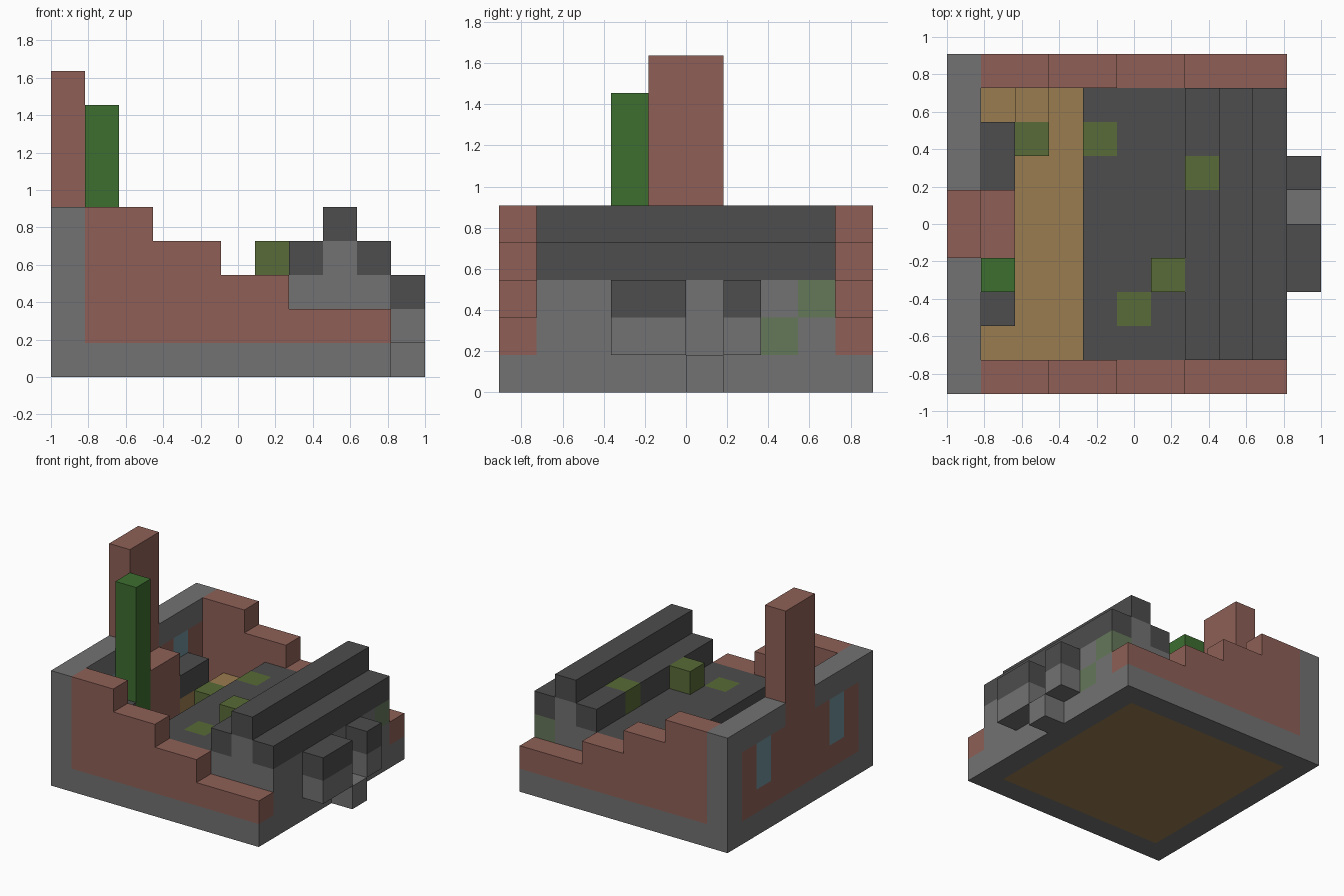
import bpy, bmesh
from mathutils import Vector

cube = bpy.data.objects.get("Cube")
if cube:
    bpy.data.objects.remove(cube, do_unlink=True)

UNIT = 2 / 11
ORIGIN = Vector((-1, -5 * UNIT, 0))


def material(name, rgb):
    linear = [(c / 255 / 12.92 if c < 11 else ((c / 255 + 0.055) / 1.055) ** 2.4) for c in rgb]
    mat = bpy.data.materials.new(name)
    mat.use_nodes = True
    mat.diffuse_color = (*linear, 1)
    bsdf = next(n for n in mat.node_tree.nodes if n.type == "BSDF_PRINCIPLED")
    bsdf.inputs["Base Color"].default_value = (*linear, 1)
    bsdf.inputs["Roughness"].default_value = 0.9
    return mat


STONE = material("grey stone", (114, 114, 114))
BRICK = material("red brick", (142, 96, 86))
SLATE = material("dark slate", (77, 77, 77))
WOOD = material("tan wood", (154, 124, 80))
MOSS = material("olive moss", (88, 107, 55))
MOSSY = material("mossy stone", (101, 120, 90))
LEAF = material("leaf green", (61, 110, 48))
GLASS = material("blue glass", (110, 143, 152))

cells = {}   # block position -> part name
looks = {}   # part name -> material


def fill(part, mat, xs, ys, zs):
    """Fill a range of blocks; both ends are included, later fills win."""
    looks[part] = mat
    for i in range(xs[0], xs[1] + 1):
        for j in range(ys[0], ys[1] + 1):
            for k in range(zs[0], zs[1] + 1):
                cells[i, j, k] = part


# Foundation and floor
fill("foundation", STONE, (0, 9), (0, 9), (0, 0))
fill("floor", WOOD, (1, 8), (1, 8), (0, 0))

# Tall end wall with brick panel, windows and chimney
fill("end_wall_frame", STONE, (0, 0), (0, 9), (1, 4))
fill("end_wall_panel", BRICK, (0, 0), (1, 8), (1, 3))
fill("chimney", BRICK, (0, 0), (4, 5), (1, 8))
fill("hearth", BRICK, (1, 1), (4, 5), (1, 3))
for j in (2, 7):
    fill("windows", GLASS, (0, 0), (j, j), (2, 3))

# Crumbling side walls, stepping down
for name, j in (("front_wall", 0), ("back_wall", 9)):
    for first, last, top in ((1, 2, 4), (3, 4, 3), (5, 6, 2), (7, 9, 1)):
        fill(name, BRICK, (first, last), (j, j), (1, top))

# Benches and climbing plant beside the hearth
for j0, j1 in ((2, 2), (6, 7)):
    fill("bench_base", WOOD, (1, 1), (j0, j1), (1, 1))
    fill("bench_top", SLATE, (1, 1), (j0, j1), (2, 2))
fill("climbing_plant", LEAF, (1, 1), (3, 3), (1, 7))

# Fallen roof slab and loose plank block
fill("roof_slab", SLATE, (4, 6), (1, 8), (1, 2))
fill("plank_block", WOOD, (2, 2), (8, 8), (1, 1))

# Gabled entrance block
fill("gable_wall", STONE, (7, 9), (1, 8), (1, 2))
fill("gable_roof", SLATE, (7, 9), (1, 8), (3, 3))
fill("gable_wall", STONE, (8, 8), (1, 8), (3, 3))
fill("gable_roof", SLATE, (8, 8), (1, 8), (4, 4))
fill("mossy_stones", MOSSY, (9, 9), (7, 7), (1, 1))
fill("mossy_stones", MOSSY, (9, 9), (8, 8), (2, 2))

# Porch posts and door step
for j0, j1 in ((3, 4), (6, 6)):
    fill("porch_base", STONE, (10, 10), (j0, j1), (1, 1))
    fill("porch_cap", SLATE, (10, 10), (j0, j1), (2, 2))
fill("door_step", STONE, (10, 10), (5, 5), (0, 0))

# Moss patches
for i, j, k in ((5, 2, 2), (4, 7, 2), (2, 7, 1), (6, 3, 3), (7, 6, 3)):
    fill("moss_patches", MOSS, (i, i), (j, j), (k, k))


# Outer skin of each part, with flat areas merged
def build(part):
    bm = bmesh.new()
    for cell, owner in cells.items():
        if owner != part:
            continue
        for axis in range(3):
            for side in (0, 1):
                near = list(cell)
                near[axis] += 2 * side - 1
                if tuple(near) in cells:
                    continue
                corners = []
                for u, v in ((0, 0), (1, 0), (1, 1), (0, 1)):
                    p = Vector(cell)
                    p[axis] += side
                    p[(axis + 1) % 3] += u
                    p[(axis + 2) % 3] += v
                    corners.append(bm.verts.new(ORIGIN + p * UNIT))
                bm.faces.new(corners if side else corners[::-1])
    bmesh.ops.remove_doubles(bm, verts=bm.verts, dist=0.001)
    bmesh.ops.dissolve_limit(bm, angle_limit=0.01, verts=bm.verts, edges=bm.edges)
    mesh = bpy.data.meshes.new(part)
    bm.to_mesh(mesh)
    bm.free()
    mesh.materials.append(looks[part])
    bpy.context.scene.collection.objects.link(bpy.data.objects.new(part, mesh))


for part in looks:
    build(part)
